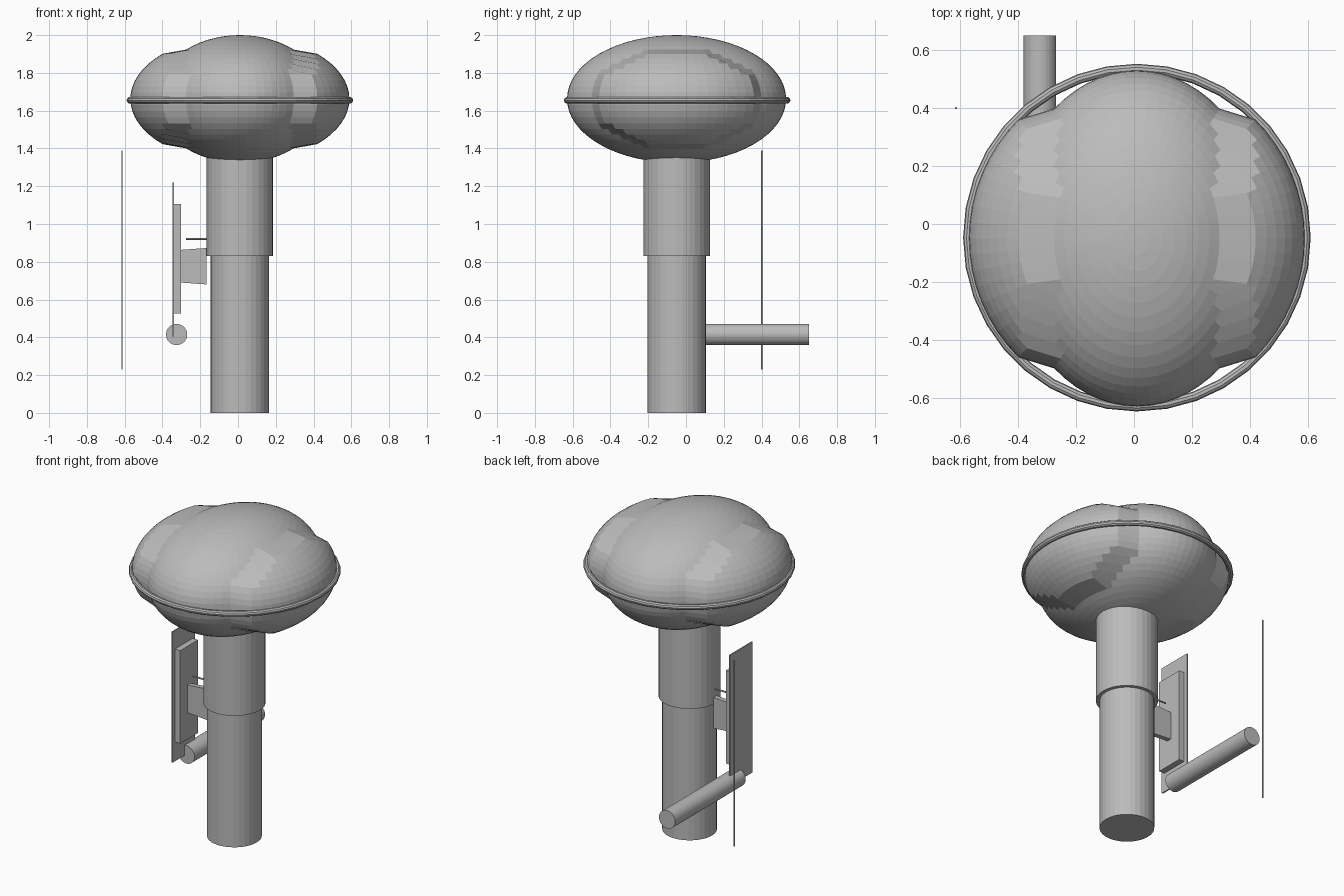
import bpy, bmesh
from math import pi
from mathutils import Matrix

if "Cube" in bpy.data.objects:
    bpy.data.objects.remove(bpy.data.objects["Cube"])

CX, CY = 0.01, -0.05  # axis of the post

grey = bpy.data.materials.new("plain_grey")
grey.use_nodes = True
color = (0.5, 0.5, 0.5, 1)
grey.diffuse_color = color
grey.node_tree.nodes["Principled BSDF"].inputs["Base Color"].default_value = color


def finish(name, bm):
    mesh = bpy.data.meshes.new(name)
    bmesh.ops.recalc_face_normals(bm, faces=bm.faces)
    bm.to_mesh(mesh)
    bm.free()
    mesh.materials.append(grey)
    obj = bpy.data.objects.new(name, mesh)
    bpy.context.collection.objects.link(obj)
    return obj


def tube(name, center, radius, length, axis="Z", segments=32):
    turn = {"X": Matrix.Rotation(pi / 2, 4, "Y"),
            "Y": Matrix.Rotation(pi / 2, 4, "X"),
            "Z": Matrix()}[axis]
    bm = bmesh.new()
    bmesh.ops.create_cone(bm, cap_ends=True, segments=segments, radius1=radius,
                          radius2=radius, depth=length,
                          matrix=Matrix.Translation(center) @ turn)
    return finish(name, bm)


def block(name, x0, x1, half_y, z0, z1, flare=0):
    # flare widens the height of the +x end
    bm = bmesh.new()
    bmesh.ops.create_cube(bm, size=1)
    for v in bm.verts:
        right = v.co.x > 0
        grow = flare if right else 0
        v.co = (x1 if right else x0,
                CY + (half_y if v.co.y > 0 else -half_y),
                z1 + grow if v.co.z > 0 else z0 - grow)
    return finish(name, bm)


# Post and its wider sleeve
tube("post", (CX, CY, 0.415), 0.155, 0.83)
tube("sleeve", (CX, CY, 1.115), 0.176, 0.57)

# Flattened head, with its middle squeezed so the side caps step outward
bm = bmesh.new()
bmesh.ops.create_uvsphere(bm, u_segments=64, v_segments=32, radius=1)
for v in bm.verts:
    width = 0.45 if abs(v.co.x) < 0.65 else 0.58
    v.co = (CX + v.co.x * width, CY + v.co.y * 0.58, 1.662 + v.co.z * 0.338)
finish("head", bm)

# Rim around the head
bpy.ops.mesh.primitive_torus_add(location=(CX, CY + 0.003, 1.655), major_radius=0.583,
                                 minor_radius=0.017, major_segments=36, minor_segments=10)
rim = bpy.context.object
rim.name = "rim"
rim.data.materials.append(grey)

# Side panel, its backing and mounting bracket
block("side_panel", -0.347, -0.339, 0.11, 0.405, 1.22)
block("panel_backing", -0.339, -0.302, 0.088, 0.525, 1.105)
block("bracket", -0.302, -0.167, 0.015, 0.69, 0.863, 0.01)
tube("bracket_pin", (-0.21, CY, 0.92), 0.005, 0.13, "X", 10)

# Long horizontal cylinder and the thin free-standing rod
tube("horizontal_cylinder", (-0.325, 0.303, 0.415), 0.056, 0.695, "Y")
tube("thin_rod", (-0.614, 0.4, 0.81), 0.004, 1.16, "Z", 10)
